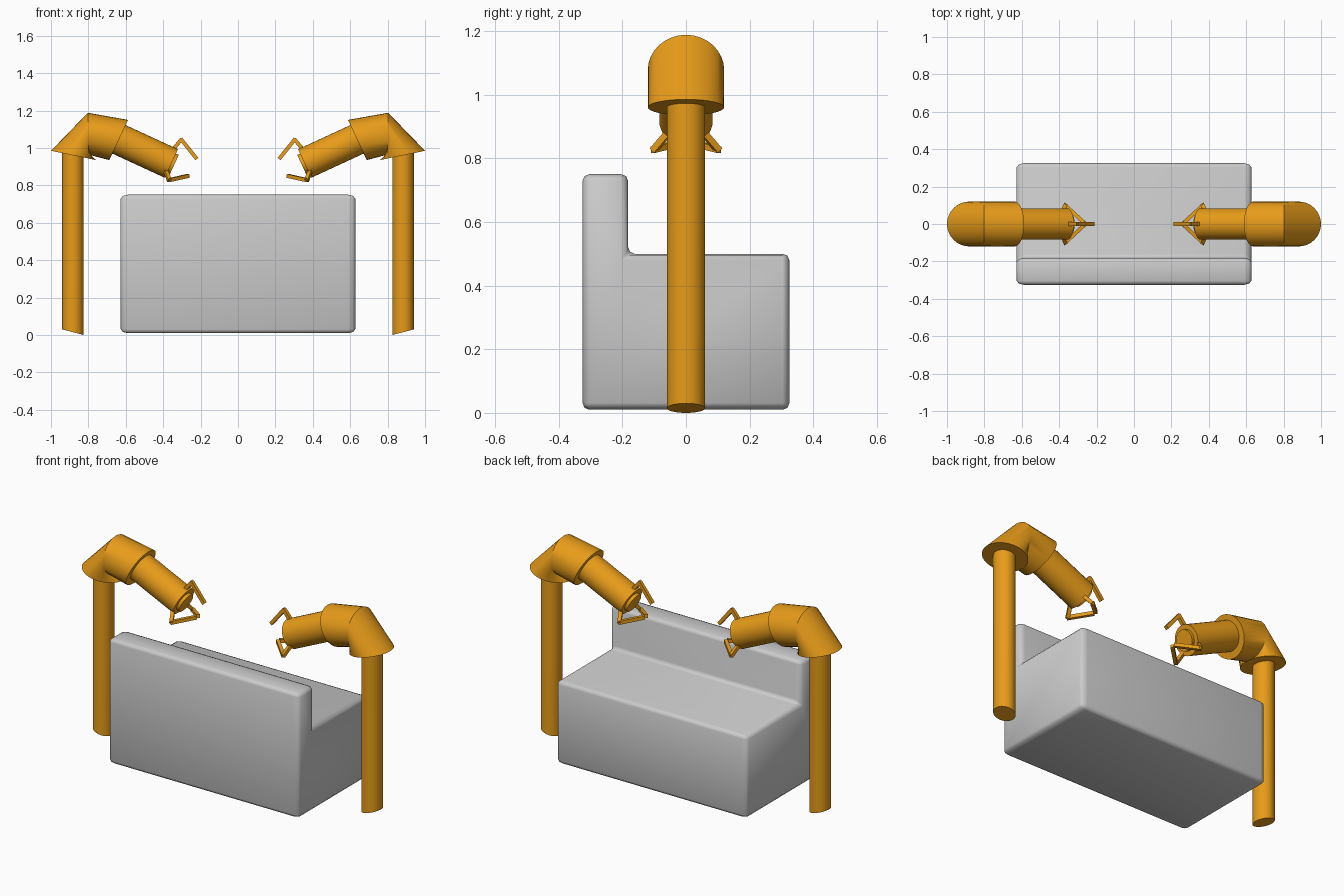
import bpy, bmesh, math
from mathutils import Vector, Matrix

if "Cube" in bpy.data.objects:
    bpy.data.objects.remove(bpy.data.objects["Cube"])

orange = bpy.data.materials.new("orange_paint")
orange.diffuse_color = (0.80, 0.33, 0.01, 1)
orange.use_nodes = True
orange.node_tree.nodes["Principled BSDF"].inputs["Base Color"].default_value = orange.diffuse_color


def finish(name, bm, arm=True, angle=30):
    """Turn a bmesh into a smooth-shaded object; arm parts are mirrored in x."""
    bmesh.ops.recalc_face_normals(bm, faces=bm.faces)
    mesh = bpy.data.meshes.new(name)
    bm.to_mesh(mesh)
    bm.free()
    ob = bpy.data.objects.new(name, mesh)
    bpy.context.collection.objects.link(ob)
    bpy.ops.object.select_all(action='DESELECT')
    bpy.context.view_layer.objects.active = ob
    ob.select_set(True)
    bpy.ops.object.shade_smooth_by_angle(angle=math.radians(angle))
    if arm:
        mesh.materials.append(orange)
        ob.modifiers.new("mirror", 'MIRROR').use_mirror_merge = False
    return ob


def loft(name, rings, n=32):
    """Skin capped rings, each given by its top and bottom (x, z) and y radius."""
    bm = bmesh.new()
    loops = []
    for (x1, z1), (x2, z2), ry in rings:
        c = Vector(((x1 + x2) / 2, 0, (z1 + z2) / 2))
        a = Vector(((x1 - x2) / 2, 0, (z1 - z2) / 2))
        loops.append([bm.verts.new(c + a * math.cos(t) + Vector((0, ry * math.sin(t), 0)))
                      for t in (math.tau * i / n for i in range(n))])
    for p, q in zip(loops, loops[1:]):
        for i in range(n):
            j = (i + 1) % n
            bm.faces.new((p[i], p[j], q[j], q[i]))
    bm.faces.new(loops[0])
    bm.faces.new(loops[-1])
    return finish(name, bm)


def finger(name, points, width=0.02):
    """Bent claw finger made of square bars along a path."""
    bm = bmesh.new()
    for p, q in zip(points, points[1:]):
        p, q = Vector(p), Vector(q)
        d = q - p
        m = (Matrix.Translation((p + q) / 2) @ d.to_track_quat('Z', 'Y').to_matrix().to_4x4()
             @ Matrix.Diagonal((width, width, d.length + width * 0.5, 1)))
        bmesh.ops.create_cube(bm, size=1, matrix=m)
    return finish(name, bm)


# stepped console body: L profile extruded along x, edges chamfered
stretch, half = 1.8, 0.627
profile = [(-0.325, 0.01), (0.325, 0.01), (0.325, 0.50),
           (-0.182, 0.50), (-0.182, 0.75), (-0.325, 0.75)]
bm = bmesh.new()
face = bm.faces.new([bm.verts.new((-half / stretch, y, z)) for y, z in profile])
ext = bmesh.ops.extrude_face_region(bm, geom=[face])
bmesh.ops.translate(bm, vec=(2 * half / stretch, 0, 0),
                    verts=[g for g in ext["geom"] if isinstance(g, bmesh.types.BMVert)])
bmesh.ops.recalc_face_normals(bm, faces=bm.faces)
bmesh.ops.bevel(bm, geom=bm.edges[:], offset=0.021, segments=2, profile=0.5, affect='EDGES')
bmesh.ops.scale(bm, vec=(stretch, 1, 1), verts=bm.verts)
finish("stepped_body", bm, arm=False, angle=50)

# upright post with a slanted foot
loft("arm_post", [((-0.94, 0.03), (-0.825, 0.0), 0.06),
                  ((-0.94, 1.02), (-0.825, 0.99), 0.06)])

# bent shoulder sleeve
loft("shoulder", [((-1.0, 0.985), (-0.757, 0.935), 0.12),
                  ((-0.803, 1.188), (-0.80, 0.965), 0.12),
                  ((-0.588, 1.15), (-0.688, 0.935), 0.12)])

# forearm and wrist disc along the sloping arm axis
end = Vector((-0.352, 0.915))
axis = Vector((0.908, -0.419))
side = Vector((0.419, 0.908))


def station(along, r):
    c = end + axis * along
    return (tuple(c + side * r), tuple(c - side * r), r)


loft("forearm", [station(-0.36, 0.084), station(-0.005, 0.084)])
loft("wrist_disc", [station(-0.02, 0.058), station(0.012, 0.058)])

# three claw fingers: one above, two below
finger("upper_finger", [(-0.362, 0, 0.975), (-0.303, 0, 1.045), (-0.223, 0, 0.945)])
for s, label in ((-1, "front"), (1, "back")):
    finger(label + "_lower_finger", [(-0.385, 0.06 * s, 0.875), (-0.368, 0.10 * s, 0.828),
                                     (-0.27, 0.01 * s, 0.85)])
